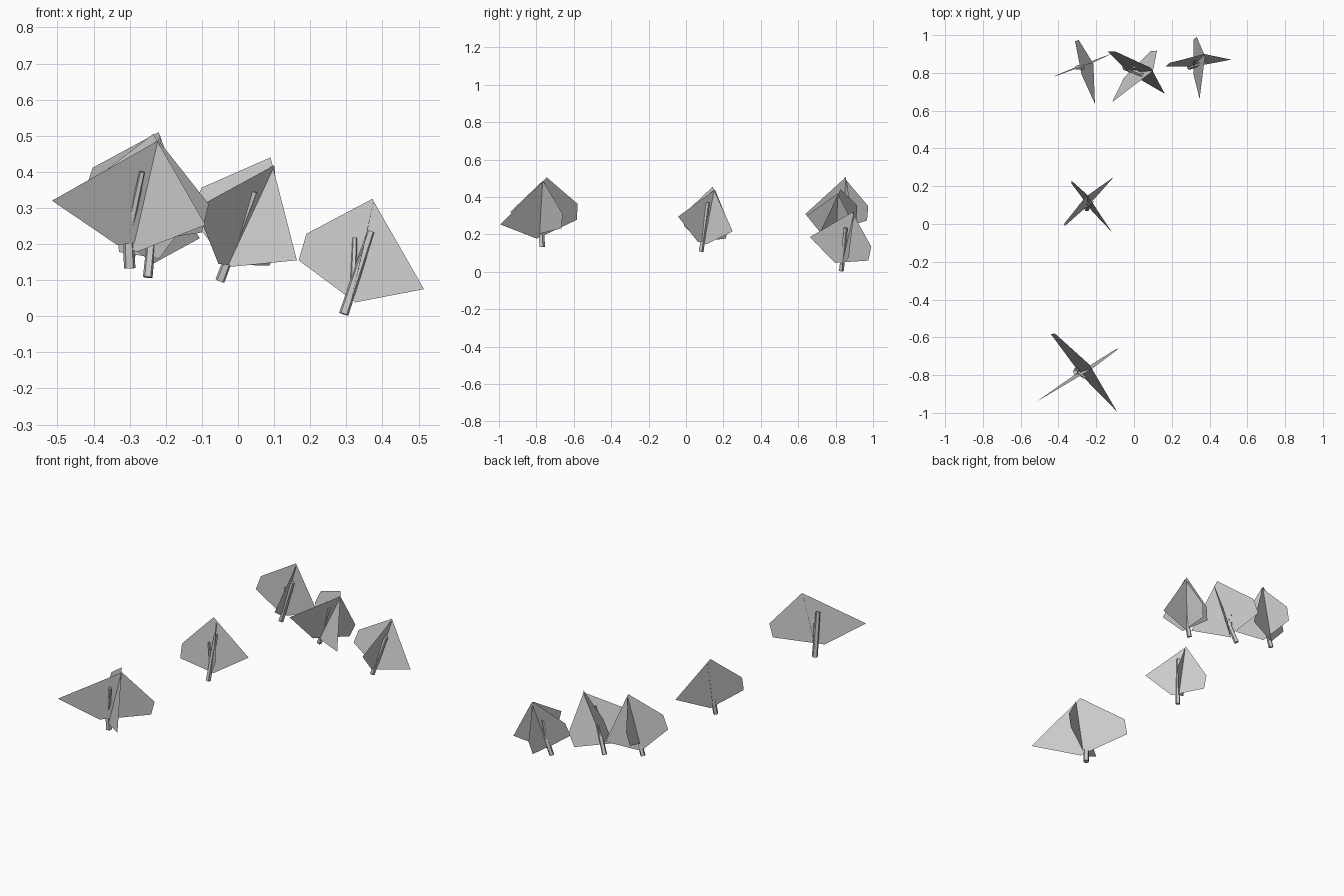
import bpy
import bmesh
from mathutils import Vector

if "Cube" in bpy.data.objects:
    bpy.data.objects.remove(bpy.data.objects["Cube"])


def finish(bm, name):
    mesh = bpy.data.meshes.new(name)
    bm.to_mesh(mesh)
    bm.free()
    obj = bpy.data.objects.new(name, mesh)
    bpy.context.collection.objects.link(obj)
    return obj


def add_card(bm, low, apex, tip):
    """Flat five-sided foliage card; upper and bottom corners follow the shared outline."""
    low, apex, tip = Vector(low), Vector(apex), Vector(tip)
    a, t = apex - low, tip - low
    upper = low + 0.36 * a - 0.15 * t
    bottom = low - 0.37 * a + 0.67 * t
    bm.faces.new([bm.verts.new(p) for p in (low, bottom, tip, apex, upper)])


def add_limb(bm, start, end, r1, r2, sides=5):
    """Tapered low-poly limb between two points."""
    axis = end - start
    turn = Vector((0, 0, 1)).rotation_difference(axis)
    ret = bmesh.ops.create_cone(bm, cap_ends=True, segments=sides,
                                radius1=r1, radius2=r2, depth=axis.length)
    for v in ret["verts"]:
        v.co = turn @ v.co + (start + end) / 2


def grow_tree(label, card_a, card_b, base, trunk_top, branch_top, size=1.0):
    # Crossed foliage cards
    bm = bmesh.new()
    add_card(bm, *card_a)
    add_card(bm, *card_b)
    finish(bm, label + "_foliage")
    # Trunk with a thinner side branch
    base, top, side = Vector(base), Vector(trunk_top), Vector(branch_top)
    bm = bmesh.new()
    add_limb(bm, base, top, 0.014 * size, 0.011 * size)
    add_limb(bm, base.lerp(top, 0.35), side, 0.009 * size, 0.007 * size)
    finish(bm, label + "_trunk")


# Each card: low side corner, apex, pointed side corner
grow_tree("large_tree",
          ((-.44, -.583, .278), (-.235, -.745, .505), (-.09, -.993, .253)),
          ((-.10, -.665, .232), (-.22, -.765, .487), (-.515, -.94, .32)),
          (-.30, -.77, .133), (-.31, -.785, .39), (-.265, -.81, .40), 1.2)

grow_tree("middle_tree",
          ((-.33, .213, .178), (-.248, .155, .44), (-.118, -.042, .295)),
          ((-.368, -.012, .243), (-.258, .142, .455), (-.106, .25, .216)),
          (-.25, .08, .108), (-.225, .117, .37), (-.255, .095, .325))

grow_tree("back_left_tree",
          ((-.312, .968, .275), (-.215, .848, .50), (-.207, .637, .308)),
          ((-.43, .78, .33), (-.22, .853, .51), (-.11, .905, .22)),
          (-.30, .828, .16), (-.225, .83, .405), (-.27, .825, .365))

grow_tree("back_middle_tree",
          ((-.137, .912, .28), (.09, .826, .44), (.163, .69, .155)),
          ((.087, .915, .14), (.10, .81, .418), (-.116, .645, .30)),
          (-.05, .828, .098), (.045, .79, .345), (.0, .83, .35))

grow_tree("back_right_tree",
          ((.168, .835, .155), (.372, .90, .325), (.515, .87, .075)),
          ((.315, .975, .06), (.376, .888, .319), (.347, .662, .185)),
          (.293, .83, .006), (.368, .853, .235), (.323, .87, .217))
